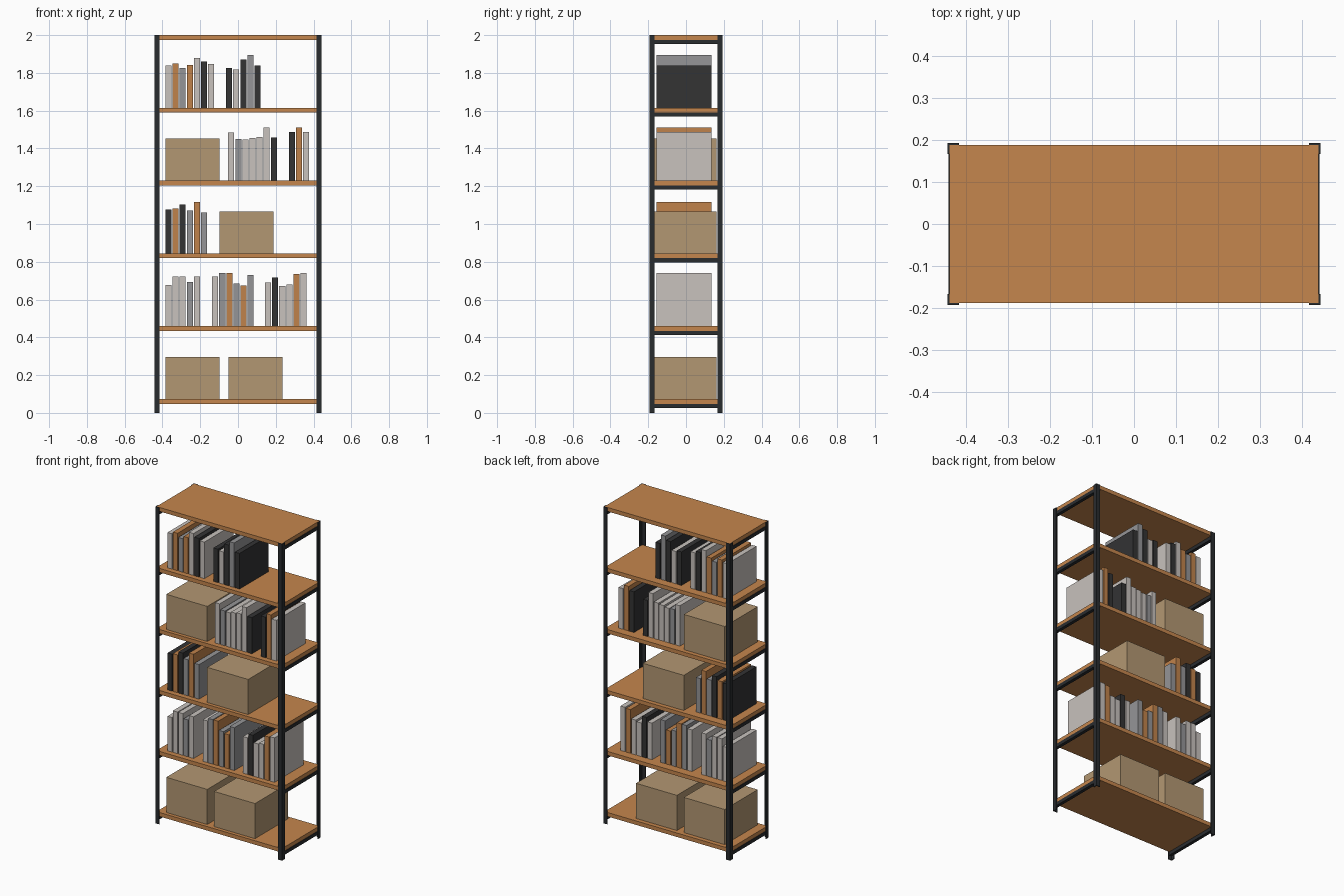
import bpy, bmesh

if "Cube" in bpy.data.objects:
    bpy.data.objects.remove(bpy.data.objects["Cube"])

def mat(name, c):
    m = bpy.data.materials.new(name)
    m.diffuse_color = (*c, 1)
    m.use_nodes = True
    m.node_tree.nodes["Principled BSDF"].inputs["Base Color"].default_value = m.diffuse_color
    return m

WOOD = mat("warm wood", (0.56, 0.24, 0.075))
STEEL = mat("black steel", (0.022, 0.025, 0.028))
CARD = mat("cardboard", (0.45, 0.31, 0.17))
BOOK = {"L": mat("light grey", (0.58, 0.54, 0.51)),
        "G": mat("mid grey", (0.30, 0.30, 0.31)),
        "D": mat("charcoal", (0.033, 0.033, 0.034)),
        "O": mat("book orange", (0.53, 0.225, 0.07))}

def prism(name, pts, z0, z1, m):
    """Extrude an xy outline from z0 to z1."""
    bm = bmesh.new()
    f = bm.faces.new([bm.verts.new((x, y, z0)) for x, y in pts])
    r = bmesh.ops.extrude_face_region(bm, geom=[f])
    for v in r["geom"]:
        if isinstance(v, bmesh.types.BMVert):
            v.co.z = z1
    bmesh.ops.recalc_face_normals(bm, faces=bm.faces)
    me = bpy.data.meshes.new(name)
    bm.to_mesh(me)
    bm.free()
    me.materials.append(m)
    ob = bpy.data.objects.new(name, me)
    bpy.context.collection.objects.link(ob)
    return ob

def box(name, x0, x1, y0, y1, z0, z1, m):
    return prism(name, [(x0, y0), (x1, y0), (x1, y1), (x0, y1)], z0, z1, m)

X, Y, W, T = 0.443, 0.193, 0.027, 0.005   # outer half sizes, post flange, thickness
TOPS = [0.073, 0.459, 0.844, 1.229, 1.615, 2.0]

# L-section corner posts
L = [(X, Y), (X - W, Y), (X - W, Y - T), (X - T, Y - T), (X - T, Y - W), (X, Y - W)]
for sx, sn in ((-1, "left"), (1, "right")):
    for sy, yn in ((-1, "front"), (1, "back")):
        prism(f"post_{yn}_{sn}", [(x * sx, y * sy) for x, y in L], 0, 2, STEEL)

# shelves with a side rail under each end
for i, z in enumerate(TOPS):
    box(f"shelf_{i}", -X + T, X - T, -Y + T, Y - T, z - 0.025, z, WOOD)
    for s, sn in ((-1, "left"), (1, "right")):
        xs = sorted((s * (X - 0.022), s * (X - 0.002)))
        box(f"rail_{sn}_{i}", *xs, -Y + T, Y - T, z - 0.047, z - 0.025, STEEL)

# storage boxes: shelf, left edge
for i, (s, x) in enumerate([(0, -0.384), (0, -0.05), (2, -0.098), (3, -0.384)]):
    box(f"storage_box_{i}", x, x + 0.286, -0.167, 0.162, TOPS[s] + 0.001, TOPS[s] + 0.223, CARD)

# book rows: shelf, left edge, colours, heights in millimetres
ROWS = [
    (1, -0.384, "LLLGL", (218, 263, 263, 233, 263)),
    (1, -0.137, "LGOGOG", (263, 281, 281, 225, 215, 270)),
    (1, 0.143, "LDLLOL", (231, 257, 212, 220, 276, 281)),
    (2, -0.384, "DODGOG", (233, 239, 260, 228, 273, 218)),
    (3, -0.052, "LGLLLLD", (255, 220, 218, 226, 231, 281, 228)),
    (3, 0.269, "DOL", (257, 281, 257)),
    (4, -0.384, "LOGOLDL", (223, 236, 212, 228, 265, 244, 231)),
    (4, -0.063, "DLDGD", (212, 204, 257, 281, 225)),
]
for r, (s, x, cols, hs) in enumerate(ROWS):
    for k, (c, h) in enumerate(zip(cols, hs)):
        bx = x + k * 0.0376
        box(f"book_{r}_{k}", bx, bx + 0.032, -0.155, 0.135, TOPS[s], TOPS[s] + h / 1000, BOOK[c])
